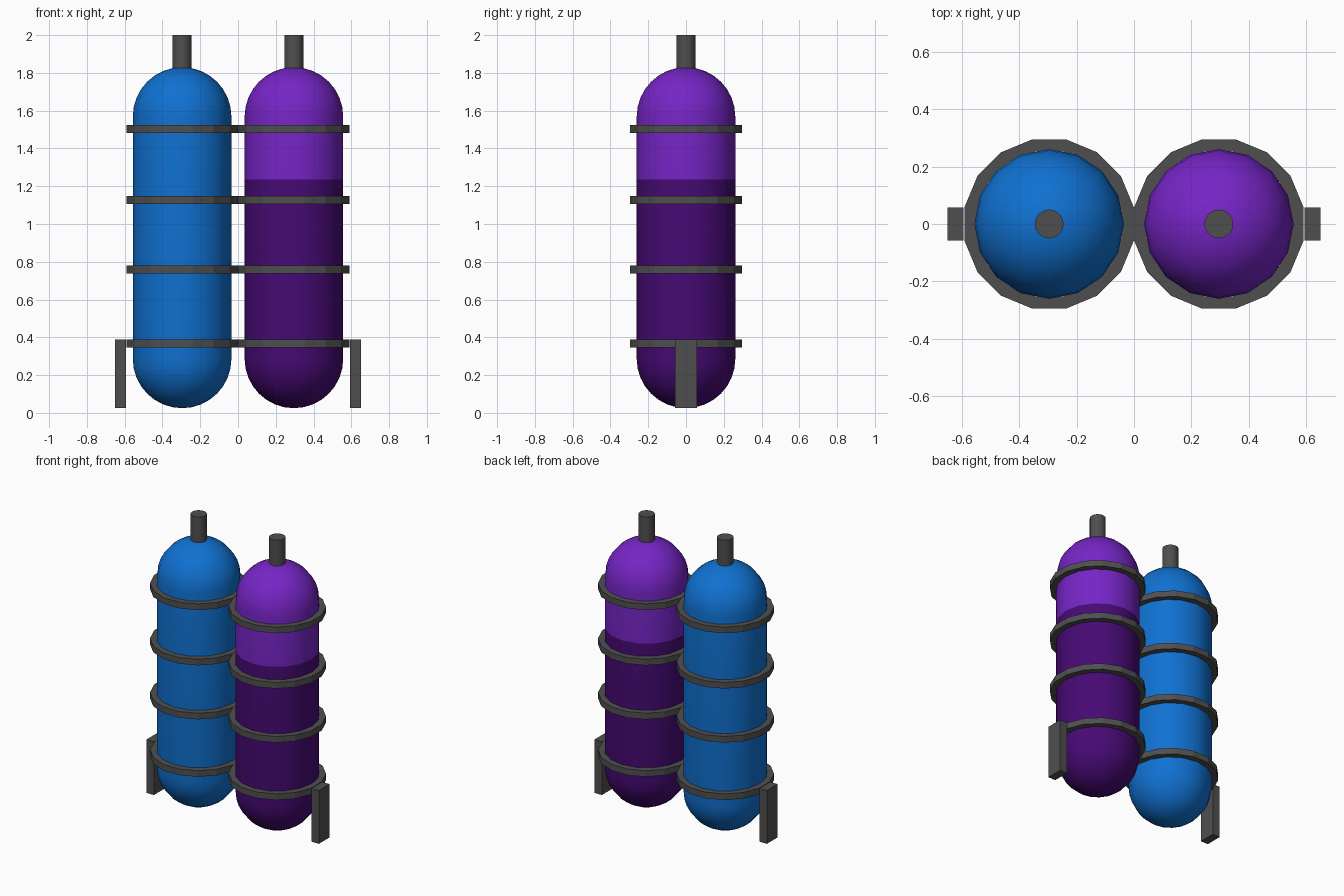
import bpy, bmesh, math

if "Cube" in bpy.data.objects:
    bpy.data.objects.remove(bpy.data.objects["Cube"])

SEG = 16            # sides of tanks and bands
TANK_X = 0.296      # tank axis distance from the centre
R = 0.261           # tank radius
Z_LOW, Z_TOP = 0.025, 1.83
LEVEL = 1.235       # height where the purple turns dark


def material(name, rgb):
    m = bpy.data.materials.new(name)
    m.diffuse_color = (*rgb, 1.0)
    m.use_nodes = True
    m.node_tree.nodes["Principled BSDF"].inputs["Base Color"].default_value = m.diffuse_color
    return m


blue = material("blue", (0.005, 0.165, 0.64))
purple = material("bright purple", (0.18, 0.018, 0.56))
dark_purple = material("dark purple", (0.062, 0.003, 0.175))
grey = material("dark grey", (0.078, 0.078, 0.078))


def finish(name, bm, mats, smooth):
    bmesh.ops.recalc_face_normals(bm, faces=bm.faces)
    me = bpy.data.meshes.new(name)
    bm.to_mesh(me)
    bm.free()
    for m in mats:
        me.materials.append(m)
    ob = bpy.data.objects.new(name, me)
    bpy.context.collection.objects.link(ob)
    if smooth:
        bpy.ops.object.select_all(action='DESELECT')
        ob.select_set(True)
        bpy.context.view_layer.objects.active = ob
        bpy.ops.object.shade_smooth_by_angle(angle=math.radians(35))
    return ob


def lathe(name, profile, x, mats, closed=False, turn=0.0, seg=SEG,
          smooth=True, pick=None):
    """Revolve (radius, z) points around a vertical axis at x."""
    bm = bmesh.new()
    rings = []
    for r, z in profile:
        if r < 1e-5:
            rings.append([bm.verts.new((x, 0, z))] * seg)
        else:
            rings.append([bm.verts.new((x + r * math.cos(turn + math.tau * i / seg),
                                        r * math.sin(turn + math.tau * i / seg), z))
                          for i in range(seg)])
    pairs = list(zip(rings, rings[1:]))
    if closed:
        pairs.append((rings[-1], rings[0]))
    for a, b in pairs:
        for i in range(seg):
            j = (i + 1) % seg
            f = bm.faces.new(list(dict.fromkeys((a[i], a[j], b[j], b[i]))))
            if pick:
                f.material_index = pick(f.calc_center_median().z)
    return finish(name, bm, mats, smooth)


# Capsule profile with an extra loop at the colour change
N = 8
arc = [math.pi / 2 * i / N for i in range(N + 1)]
capsule = [(R * math.sin(a), Z_LOW + R - R * math.cos(a)) for a in arc]
capsule.append((R, LEVEL))
capsule += [(R * math.cos(a), Z_TOP - R + R * math.sin(a)) for a in arc]

# Tanks
lathe("blue_tank", capsule, -TANK_X, [blue])
lathe("purple_tank", capsule, TANK_X, [purple, dark_purple],
      pick=lambda z: 1 if z < LEVEL else 0)

for side, x in (("left", -TANK_X), ("right", TANK_X)):
    # Outlet pipe on top of each tank
    lathe(side + "_outlet_pipe", [(0, 1.79), (0.05, 1.79), (0.05, 2.0), (0, 2.0)],
          x, [grey], seg=24)
    # Clamp bands, flats facing each other so that neighbours touch
    for k, z in enumerate((0.368, 0.759, 1.127, 1.504)):
        lathe(f"{side}_band_{k + 1}",
              [(0.257, z - 0.021), (0.301, z - 0.021), (0.301, z + 0.021), (0.257, z + 0.021)],
              x, [grey], closed=True, turn=math.pi / SEG, smooth=False)
    # Mounting bracket on the outer side
    s = math.copysign(1, x)
    bm = bmesh.new()
    bmesh.ops.create_cube(bm, size=1)
    for v in bm.verts:
        v.co = (s * 0.622 + v.co.x * 0.056, v.co.y * 0.115, 0.2065 + v.co.z * 0.363)
    finish(side + "_bracket", bm, [grey], False)
